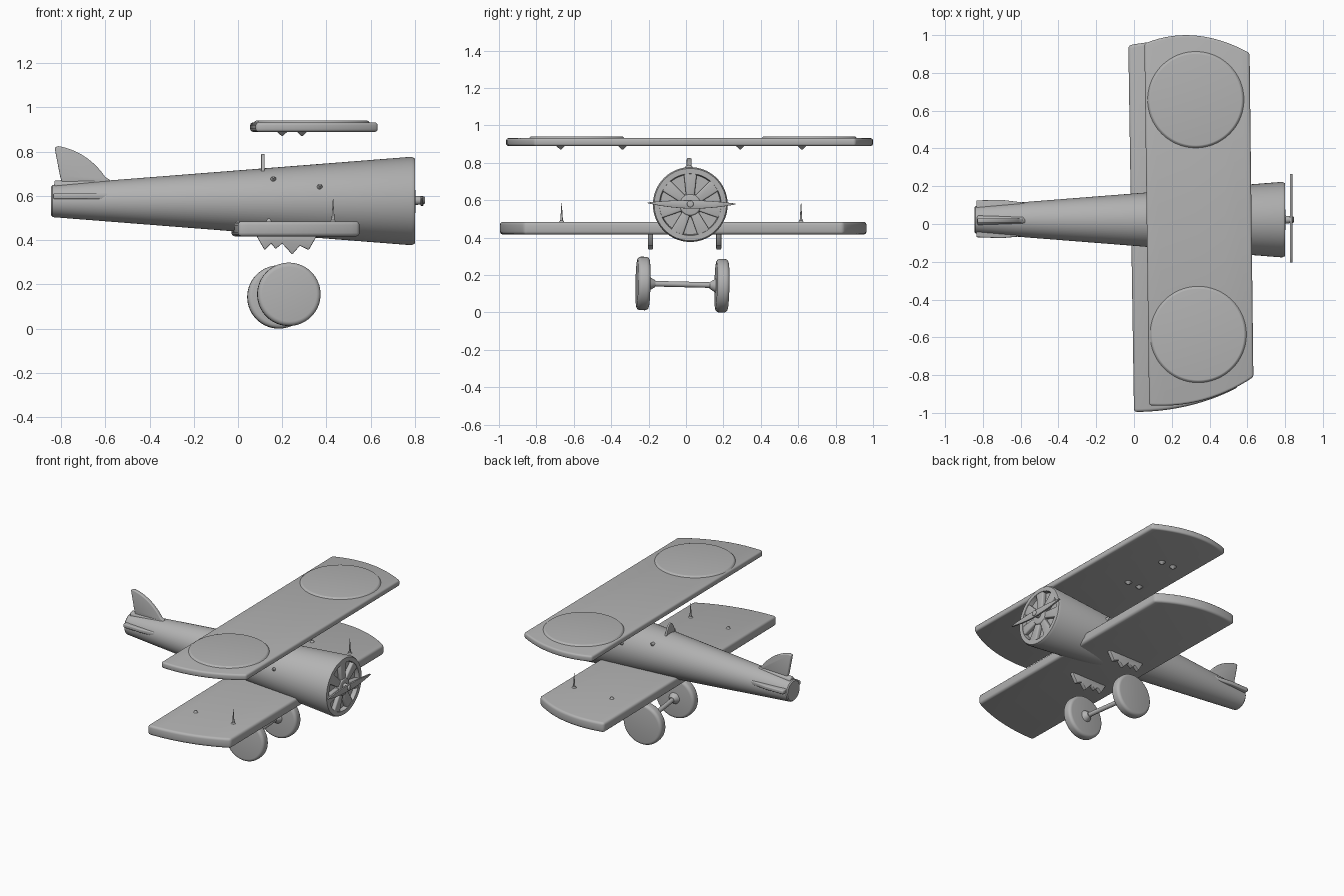
import bpy
import bmesh
import math
from mathutils import Vector

old = bpy.data.objects.get("Cube")
if old:
    bpy.data.objects.remove(old, do_unlink=True)

grey = bpy.data.materials.new("plain grey")
grey.use_nodes = True
COLOUR = (0.45, 0.45, 0.45, 1)
grey.diffuse_color = COLOUR
grey.node_tree.nodes["Principled BSDF"].inputs["Base Color"].default_value = COLOUR


def finish(name, bm, bevel=0, segments=3):
    """Bevel the sharp edges, recalculate normals and make a shaded object."""
    bmesh.ops.recalc_face_normals(bm, faces=bm.faces)
    if bevel:
        sharp = [e for e in bm.edges if e.calc_face_angle(0) > math.radians(35)]
        bmesh.ops.bevel(bm, geom=sharp, offset=bevel, segments=segments,
                        profile=0.5, affect='EDGES', clamp_overlap=True)
    mesh = bpy.data.meshes.new(name)
    bm.to_mesh(mesh)
    bm.free()
    mesh.materials.append(grey)
    obj = bpy.data.objects.new(name, mesh)
    bpy.context.collection.objects.link(obj)
    bpy.ops.object.select_all(action='DESELECT')
    obj.select_set(True)
    bpy.context.view_layer.objects.active = obj
    bpy.ops.object.shade_smooth_by_angle(angle=math.radians(35))
    return obj


def prism(name, points, plane, low, high, bevel=0, segments=3):
    """Extrude an outline drawn in the xy, xz or yz plane."""
    place = {"xy": lambda a, b, d: (a, b, d),
             "xz": lambda a, b, d: (a, d, b),
             "yz": lambda a, b, d: (d, a, b)}[plane]
    bm = bmesh.new()
    base = [bm.verts.new(place(a, b, low)) for a, b in points]
    top = [bm.verts.new(place(a, b, high)) for a, b in points]
    bm.faces.new(base)
    bm.faces.new(top)
    for i in range(len(points)):
        j = (i + 1) % len(points)
        bm.faces.new((base[i], base[j], top[j], top[i]))
    return finish(name, bm, bevel, segments)


def rod(name, start, end, r1, r2, sides=48, bevel=0, segments=3):
    """Cylinder or cone between two points."""
    start, end = Vector(start), Vector(end)
    along = end - start
    bm = bmesh.new()
    bmesh.ops.create_cone(bm, cap_ends=True, segments=sides, radius1=r1,
                          radius2=r2, depth=along.length)
    turn = along.to_track_quat('Z', 'Y').to_matrix().to_4x4()
    bmesh.ops.transform(bm, matrix=turn, verts=bm.verts)
    bmesh.ops.translate(bm, vec=(start + end) / 2, verts=bm.verts)
    return finish(name, bm, bevel, segments)


def lathe(name, profile, centre, sides=72):
    """Spin (x, radius) points about the fuselage axis."""
    bm = bmesh.new()
    verts = [bm.verts.new((x, centre[0], centre[1] + r)) for x, r in profile]
    edges = [bm.edges.new(pair) for pair in zip(verts, verts[1:])]
    bmesh.ops.spin(bm, geom=verts + edges, cent=(0, *centre), axis=(1, 0, 0),
                   angle=math.tau, steps=sides, use_merge=True)
    bmesh.ops.remove_doubles(bm, verts=bm.verts, dist=0.0005)
    return finish(name, bm)


def curve(a, b, c, steps=14):
    """Quadratic curve through a and c, pulled toward b."""
    return [((1 - t) ** 2 * a[0] + 2 * t * (1 - t) * b[0] + t * t * c[0],
             (1 - t) ** 2 * a[1] + 2 * t * (1 - t) * b[1] + t * t * c[1])
            for t in (i / steps for i in range(steps + 1))]


# Fuselage: a long cone, with a recessed engine opening at the nose
CY, CZ = 0.023, 0.575
lathe("fuselage", [(-0.845, 0), (-0.845, 0.066), (-0.838, 0.073), (0.785, 0.2),
                   (0.8, 0.193), (0.8, 0.165), (0.77, 0.16), (0.77, 0)], (CY, CZ + 0.002))

# Engine: hub and wide spokes that leave seven wedge pockets
rod("engine_hub", (0.765, CY, CZ), (0.803, CY, CZ), 0.065, 0.055, bevel=0.006)
for i in range(7):
    angle = -math.pi / 2 + (i + 0.5) * math.tau / 7
    spoke = []
    for r, half in ((0.03, 0.02), (0.175, 0.036)):
        for side in ((-1, 1) if r < 0.1 else (1, -1)):
            spoke.append((CY + r * math.cos(angle) - side * half * math.sin(angle),
                          CZ + r * math.sin(angle) + side * half * math.cos(angle)))
    prism("engine_spoke", spoke, "yz", 0.765, 0.797, 0.008)

# Propeller
rod("propeller_shaft", (0.79, CY, CZ + 0.005), (0.846, CY, CZ + 0.005), 0.022, 0.017,
    24, 0.005)
blade = curve((-0.205, 0.588), (0.03, 0.615), (0.265, 0.582)) \
    + curve((0.265, 0.578), (0.03, 0.53), (-0.205, 0.584))
prism("propeller", blade, "yz", 0.826, 0.838, 0.003, 2)

# Wings with curved tips
prism("upper_wing",
      curve((0.055, 0.955), (0.32, 1.065), (0.612, 0.905))
      + curve((0.632, -0.81), (0.38, -0.98), (0.08, -0.96)),
      "xy", 0.89, 0.932, 0.012)
prism("lower_wing",
      curve((-0.03, 0.945), (0.28, 1.015), (0.535, 0.84))
      + curve((0.55, -0.865), (0.3, -0.995), (0.0, -0.995)),
      "xy", 0.417, 0.485, 0.016)

# Shallow round panels on the upper wing
for x, y in ((0.327, 0.658), (0.34, -0.585)):
    rod("wing_roundel", (x, y, 0.925), (x, y, 0.942), 0.262, 0.245, 96, 0.004)

# Remnants of the wing struts
for y in (-0.665, 0.615):
    rod("strut_spike", (0.43, y, 0.478), (0.43, y, 0.585), 0.008, 0.001, 12)
    rod("strut_foot", (0.43, y, 0.478), (0.43, y, 0.492), 0.02, 0.008, 16)
    rod("strut_stub", (0.14, y, 0.478), (0.14, y, 0.498), 0.018, 0.005, 16)
for y in (-0.34, 0.29, -0.67, 0.62):
    for x in (0.2, 0.29):
        rod("upper_strut_stub", (x, y, 0.895), (x, y, 0.872), 0.028, 0.004, 16)
for side in (-1, 1):
    for x, z, r in ((0.16, 0.67, 0.15), (0.37, 0.635, 0.165)):
        y = math.sqrt(r * r - (z - CZ) ** 2)
        rod("fuselage_stub", (x, CY + side * (y - 0.015), z),
            (x, CY + side * (y + 0.02), z + 0.015), 0.018, 0.005, 12)

# Jagged gear brackets under the lower wing
bracket = [(0.08, 0.425), (0.12, 0.355), (0.15, 0.385), (0.17, 0.36), (0.2, 0.385),
           (0.245, 0.335), (0.28, 0.375), (0.32, 0.355), (0.36, 0.425)]
for y in (-0.19, 0.175):
    prism("gear_bracket", bracket, "xz", y - 0.014, y + 0.014, 0.005, 2)

# Landing gear
rod("axle", (0.23, -0.22, 0.155), (0.185, 0.19, 0.145), 0.015, 0.015, 24)
for x, y, z, side in ((0.23, -0.23, 0.155, -1), (0.185, 0.192, 0.143, 1)):
    lean = Vector((-0.06, 1, -0.02)).normalized() * side
    hub = Vector((x, y, z))
    rod("wheel", hub - lean * 0.033, hub + lean * 0.033, 0.143, 0.143, 64, 0.02, 4)
    rod("wheel_boss", hub - lean * 0.065, hub - lean * 0.03, 0.018, 0.04, 32)

# Windscreen
screen = curve((-0.04, 0.7), (0.015, 0.88), (0.07, 0.7))
prism("windscreen", screen, "yz", 0.105, 0.12, 0.004, 2)

# Tail fin and side stabilisers
fin = [(-0.79, 0.64), (-0.805, 0.69), (-0.83, 0.82)] \
    + curve((-0.81, 0.825), (-0.68, 0.8), (-0.6, 0.685)) + [(-0.57, 0.665), (-0.57, 0.64)]
prism("tail_fin", fin, "xz", 0.004, 0.03, 0.007)
rod("fin_root", (-0.83, 0.02, 0.645), (-0.58, 0.02, 0.66), 0.025, 0.018, 24, 0.008)
stabiliser = [(-0.835, 0.125), (-0.7, 0.128), (-0.54, 0.108),
              (-0.54, -0.06), (-0.7, -0.075), (-0.835, -0.07)]
prism("stabiliser", stabiliser, "xy", 0.585, 0.612, 0.007)
